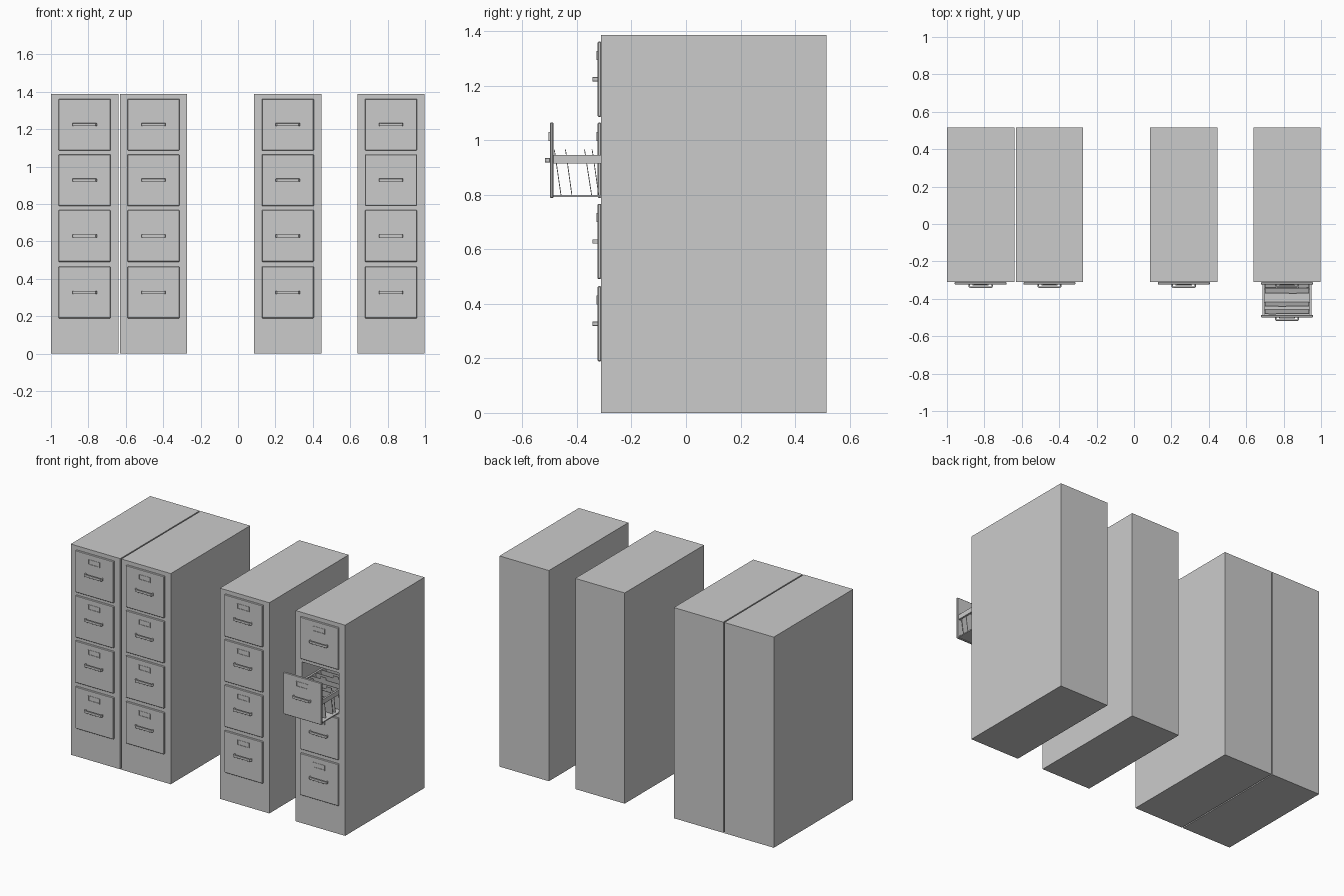
import bpy, bmesh, random
from mathutils import Vector

if "Cube" in bpy.data.objects:
    bpy.data.objects.remove(bpy.data.objects["Cube"])

random.seed(4)
FRONT, BACK, HEIGHT, WIDTH = -0.311, 0.515, 1.387, 0.36
CENTRES = [-0.82, -0.452, 0.266, 0.818]
DRAWER_Z = [0.327, 0.629, 0.927, 1.224]
OPEN_CABINET, OPEN_DRAWER, PULL = 3, 2, 0.175


def prism(name, profile, axis, a, b, bevel=0.0):
    """Extrude a 2D profile along an axis (0=x, 1=y, 2=z) from a to b."""
    def pt(p, d):
        v = list(p)
        v.insert(axis, d)
        return Vector(v)
    bm = bmesh.new()
    face = bm.faces.new([bm.verts.new(pt(p, a)) for p in profile])
    ext = bmesh.ops.extrude_face_region(bm, geom=[face])
    move = pt((0, 0), b - a)
    bmesh.ops.translate(bm, vec=move, verts=[g for g in ext["geom"] if isinstance(g, bmesh.types.BMVert)])
    bmesh.ops.recalc_face_normals(bm, faces=bm.faces)
    mesh = bpy.data.meshes.new(name)
    bm.to_mesh(mesh)
    bm.free()
    ob = bpy.data.objects.new(name, mesh)
    bpy.context.collection.objects.link(ob)
    if bevel:
        m = ob.modifiers.new("edge", "BEVEL")
        m.width, m.segments = bevel, 1
    return ob


def box(name, x0, x1, y0, y1, z0, z1, bevel=0.0):
    return prism(name, [(x0, y0), (x1, y0), (x1, y1), (x0, y1)], 2, z0, z1, bevel)


def drawer_front(cx, cz, y):
    # front panel, its rear face on y
    box("drawer_front", cx - 0.139, cx + 0.139, y - 0.013, y, cz - 0.138, cz + 0.138, 0.003)
    f = y - 0.013
    # bent pull handle
    half = [(0.065, 0.0), (0.065, -0.011), (0.058, -0.019)]
    inner = [(0.055, -0.011), (0.057, -0.009), (0.057, 0.0)]
    right = [(cx + a, f + b) for a, b in half]
    left = [(cx - a, f + b) for a, b in reversed(half)]
    in_l = [(cx - a, f + b) for a, b in reversed(inner)]
    in_r = [(cx + a, f + b) for a, b in inner]
    prism("handle", right + left + in_l + in_r, 2, cz - 0.008, cz + 0.008, 0.001)
    # label holder: card and three-sided frame
    z0, z1 = cz + 0.075, cz + 0.104
    box("label_card", cx - 0.038, cx + 0.038, f - 0.002, f, z0, z1)
    for s in (-1, 1):
        xs = sorted((cx + s * 0.038, cx + s * 0.043))
        box("label_frame_side", xs[0], xs[1], f - 0.005, f, z0, z1)
    box("label_frame_bottom", cx - 0.043, cx + 0.043, f - 0.005, f, z0 - 0.004, z0)


def open_drawer(cx, cz, y):
    end = y + 0.70
    floor = cz - 0.138
    # tray and top rails
    box("drawer_floor", cx - 0.132, cx + 0.132, y, end, floor + 0.003, floor + 0.010)
    box("drawer_back", cx - 0.132, cx + 0.132, end - 0.006, end, floor + 0.003, cz + 0.018)
    for s in (-1, 1):
        xs = sorted((cx + s * 0.120, cx + s * 0.132))
        box("drawer_rail", xs[0], xs[1], y, end, cz - 0.012, cz + 0.019)
    box("drawer_front_rail", cx - 0.12, cx + 0.12, y, y + 0.006, cz - 0.012, cz + 0.019)
    # leaning file folders with index tabs
    starts = [0.004, 0.045, 0.115, 0.143] + [0.19 + 0.052 * i for i in range(9)]
    low, top, tab, t = floor + 0.010, cz + 0.022, cz + 0.039, 0.003
    for i, d in enumerate(starts):
        ft, lean = y + d, random.uniform(0.020, 0.028)
        prism("file_folder", [(ft + lean, low), (ft + lean + t, low), (ft + t, top), (ft, top)],
              0, cx - 0.117, cx + 0.117)
        tx = cx - 0.10 + 0.055 * (i % 4)
        prism("folder_tab", [(ft, top), (ft + t, top), (ft + t - 0.003, tab), (ft - 0.003, tab)],
              0, tx, tx + 0.04)


for i, cx in enumerate(CENTRES):
    # cabinet body
    body = box("cabinet_body", cx - WIDTH / 2, cx + WIDTH / 2, FRONT, BACK, 0, HEIGHT)
    for j, cz in enumerate(DRAWER_Z):
        if (i, j) == (OPEN_CABINET, OPEN_DRAWER):
            # drawer bay cut into the body
            cutter = box("drawer_bay_cutter", cx - 0.135, cx + 0.135, FRONT - 0.1, BACK - 0.02,
                         cz - 0.136, cz + 0.134)
            cutter.hide_render = True
            cutter.hide_viewport = True
            cut = body.modifiers.new("drawer_bay", "BOOLEAN")
            cut.object, cut.operation, cut.solver = cutter, "DIFFERENCE", "EXACT"
            drawer_front(cx, cz, FRONT - PULL)
            open_drawer(cx, cz, FRONT - PULL)
        else:
            drawer_front(cx, cz, FRONT)
